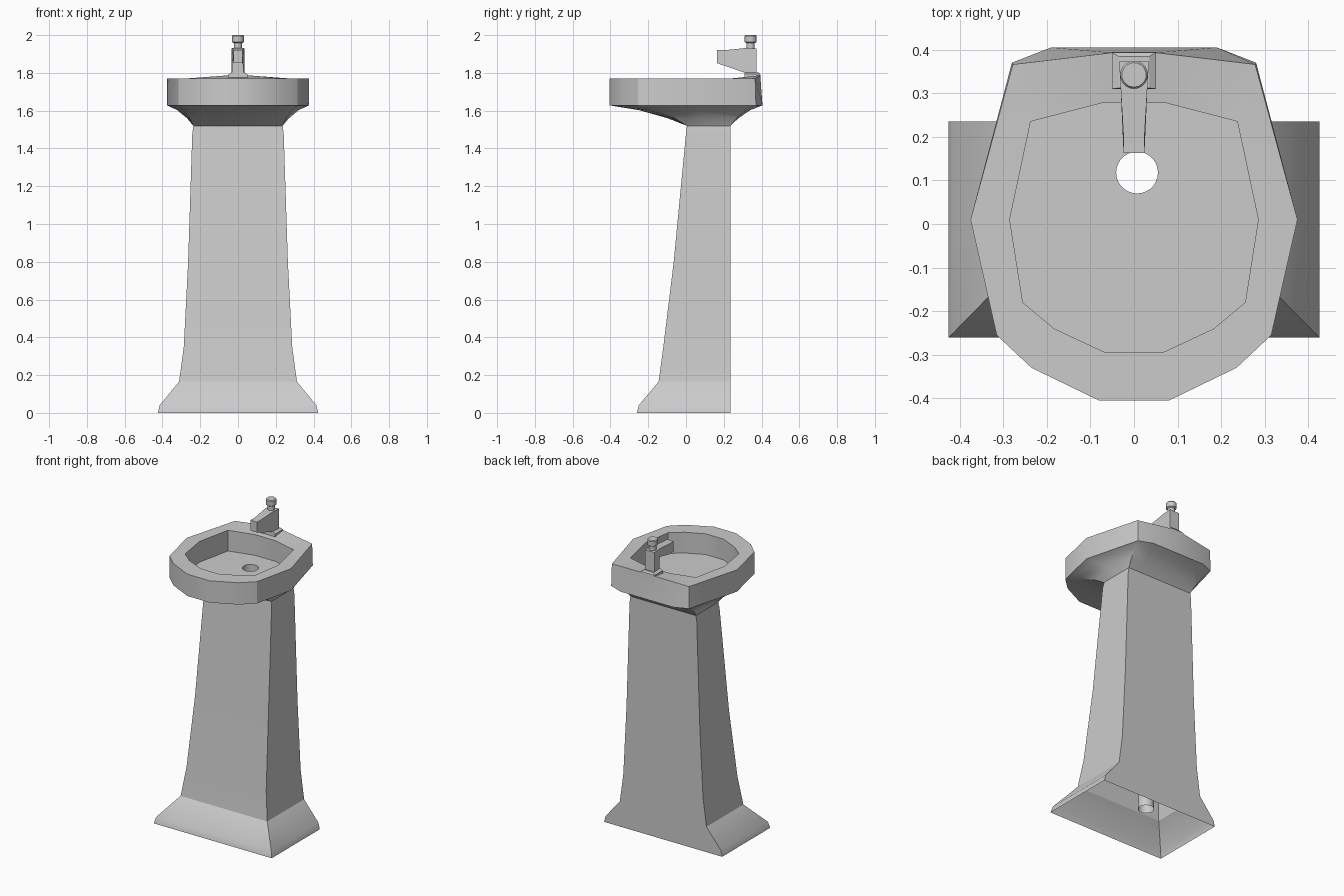
import bpy, bmesh, math
from mathutils import Matrix, Vector

if "Cube" in bpy.data.objects:
    bpy.data.objects.remove(bpy.data.objects["Cube"])


def finish(bm, name, angle=30):
    bmesh.ops.recalc_face_normals(bm, faces=bm.faces)
    me = bpy.data.meshes.new(name)
    bm.to_mesh(me)
    bm.free()
    ob = bpy.data.objects.new(name, me)
    bpy.context.collection.objects.link(ob)
    bpy.ops.object.select_all(action='DESELECT')
    ob.select_set(True)
    bpy.context.view_layer.objects.active = ob
    bpy.ops.object.shade_smooth_by_angle(angle=math.radians(angle))
    return ob


def mirrored(half):
    return half + [(-x, y, z) for x, y, z in reversed(half)]


def at_z(half, z):
    return [(x, y, z) for x, y in half]


def loft(bm, sections):
    rings = [[bm.verts.new(p) for p in mirrored(s)] for s in sections]
    for a, b in zip(rings, rings[1:]):
        n = len(a)
        for i in range(n):
            j = (i + 1) % n
            bm.faces.new((a[i], a[j], b[j], b[i]))
    return rings


def circle(bm, cx, cy, z, r, n=28):
    return [bm.verts.new((cx + r * math.cos(2 * math.pi * i / n),
                          cy + r * math.sin(2 * math.pi * i / n), z)) for i in range(n)]


BACK = 0.235
DRAIN = (0.007, 0.118, 0.048)

# half outlines, back to front
outer = [(0.19, 0.405), (0.28, 0.37), (0.375, 0.01), (0.315, -0.255), (0.235, -0.33), (0.08, -0.405)]
inner = [(0.075, 0.277), (0.237, 0.235), (0.285, 0.01), (0.255, -0.18), (0.183, -0.24), (0.065, -0.295)]


def column_section(w, front):
    return [(0.6 * w, BACK), (w, BACK), (w, (BACK + front) / 2), (w, front),
            (0.75 * w, front), (0.25 * w, front)]


# pedestal: open underneath, flat at the back
profile = [(0.0, 0.425, -0.26), (0.04, 0.415, -0.25), (0.165, 0.312, -0.145), (0.35, 0.287, -0.12),
           (0.8, 0.264, -0.065), (1.48, 0.242, 0.0), (1.52, 0.236, 0.005)]
sections = [at_z(column_section(w, f), z) for z, w, f in profile]

# underside of the basin, blending neck into rim outline
neck = column_section(0.236, 0.005)
for t, z in ((0.25, 1.56), (0.62, 1.603), (1.0, 1.628)):
    sections.append(at_z([(a[0] + (b[0] - a[0]) * t, a[1] + (b[1] - a[1]) * t)
                          for a, b in zip(neck, outer)], z))

# rim and bowl
rim = at_z(outer, 1.77)
rim[0] = (0.05, 0.393, 1.787)
rim[1] = (0.278, 0.366, 1.77)
sections += [rim, at_z(inner, 1.77), at_z(inner, 1.635)]

bm = bmesh.new()
rings = loft(bm, sections)
# bowl floor with the drain hole
floor = rings[-1]
hole = circle(bm, DRAIN[0], DRAIN[1], 1.635, DRAIN[2])
edges = [bm.edges.get((floor[i], floor[(i + 1) % len(floor)])) for i in range(len(floor))]
edges += [bm.edges.new((hole[i], hole[(i + 1) % len(hole)])) for i in range(len(hole))]
bmesh.ops.triangle_fill(bm, edges=edges, use_beauty=True, normal=Vector((0, 0, 1)))
finish(bm, "basin_and_pedestal")

# drain pipe
bm = bmesh.new()
a = circle(bm, DRAIN[0], DRAIN[1], 1.635, DRAIN[2])
b = circle(bm, DRAIN[0], DRAIN[1], 0.01, DRAIN[2])
for i in range(len(a)):
    j = (i + 1) % len(a)
    bm.faces.new((a[i], a[j], b[j], b[i]))
finish(bm, "drain_pipe")

# tap mounting plate
bm = bmesh.new()
plate = [(1.765, 0.05, 0.31, 0.395), (1.793, 0.05, 0.31, 0.393), (1.803, 0.034, 0.312, 0.384)]
rings = loft(bm, [[(w, y1, z), (w, y0, z)] for z, w, y0, y1 in plate])
bm.faces.new(rings[-1])
finish(bm, "tap_plate")

# tap body and spout: side profile, tapering towards the nozzle
side = [(0.373, 1.80), (0.373, 1.93), (0.31, 1.931), (0.205, 1.92), (0.163, 1.92), (0.163, 1.852),
        (0.207, 1.852), (0.207, 1.888), (0.315, 1.878), (0.315, 1.80)]
bm = bmesh.new()
cols = []
for s in (-1, 1):
    cols.append([bm.verts.new((s * (0.024 + 0.01 * max(0, (y - 0.2) / 0.17)), y, z)) for y, z in side])
    bm.faces.new(cols[-1])
for i in range(len(side)):
    j = (i + 1) % len(side)
    bm.faces.new((cols[0][i], cols[0][j], cols[1][j], cols[1][i]))
bmesh.ops.triangulate(bm, faces=[f for f in bm.faces if len(f.verts) > 4])
finish(bm, "tap_spout")

# knob on the tap
bm = bmesh.new()
levels = [(1.928, 0.021), (1.957, 0.021), (1.963, 0.031), (1.994, 0.032), (2.0, 0.028)]
rs = [circle(bm, 0, 0.342, z, r, 20) for z, r in levels]
for a, b in zip(rs, rs[1:]):
    for i in range(20):
        j = (i + 1) % 20
        bm.faces.new((a[i], a[j], b[j], b[i]))
bm.faces.new(rs[-1])
finish(bm, "tap_knob")
